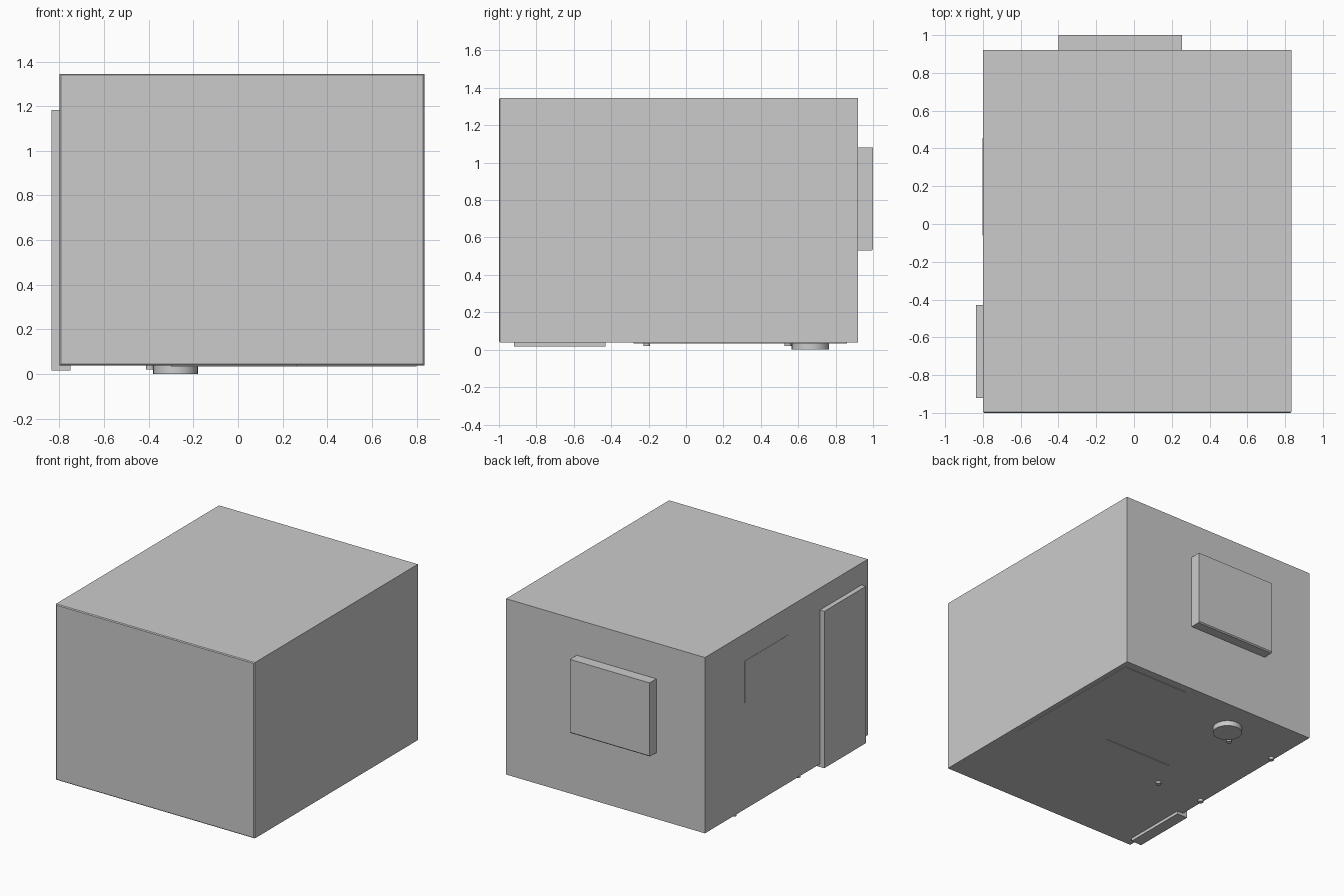
import bpy, bmesh

if "Cube" in bpy.data.objects:
    bpy.data.objects.remove(bpy.data.objects["Cube"])


def box(name, x, y, z):
    """Axis-aligned box from (min, max) ranges."""
    bm = bmesh.new()
    bmesh.ops.create_cube(bm, size=1)
    for v in bm.verts:
        v.co = [r[0] + (c + 0.5) * (r[1] - r[0]) for r, c in zip((x, y, z), v.co)]
    return link(name, bm)


def cylinder(name, x, y, z, radius, sides=32):
    bm = bmesh.new()
    bmesh.ops.create_cone(bm, cap_ends=True, segments=sides, radius1=radius,
                          radius2=radius, depth=z[1] - z[0])
    bmesh.ops.translate(bm, verts=bm.verts, vec=(x, y, sum(z) / 2))
    ob = link(name, bm)
    bpy.context.view_layer.objects.active = ob
    ob.select_set(True)
    bpy.ops.object.shade_smooth_by_angle()
    ob.select_set(False)
    return ob


def link(name, bm):
    me = bpy.data.meshes.new(name)
    bm.to_mesh(me)
    bm.free()
    ob = bpy.data.objects.new(name, me)
    bpy.context.collection.objects.link(ob)
    return ob


# Closed room shell, with slightly softened front edges
room = box("room_shell", (-0.80, 0.835), (-1.0, 0.92), (0.038, 1.345))
bm = bmesh.new()
bm.from_mesh(room.data)
front = [e for e in bm.edges if all(v.co.y < -0.99 for v in e.verts)]
bmesh.ops.bevel(bm, geom=front, offset=0.006, segments=1, affect='EDGES')
bm.to_mesh(room.data)
bm.free()

# Door and window set through the walls
box("door", (-0.836, -0.75), (-0.92, -0.43), (0.016, 1.182))
window = box("window", (-0.40, 0.255), (0.88, 1.0), (0.53, 1.08))
bm = bmesh.new()
bm.from_mesh(window.data)
sill = [e for e in bm.edges if all(v.co.y > 0.99 and v.co.z < 0.54 for v in e.verts)]
bmesh.ops.bevel(bm, geom=sill, offset=0.008, segments=1, affect='EDGES')
bm.to_mesh(window.data)
bm.free()

# Wall board just showing through the left wall
box("wall_board", (-0.802, -0.78), (-0.06, 0.455), (0.83, 1.14))

# Bed along the right wall
box("bed_base", (0.262, 0.80), (-0.28, 0.86), (0.034, 0.22))
box("mattress", (0.28, 0.785), (-0.26, 0.84), (0.22, 0.32))
box("pillow", (0.34, 0.72), (0.55, 0.80), (0.32, 0.38))

# Low shelf beside the bed
box("low_shelf", (-0.30, 0.262), (-0.09, 0.015), (0.034, 0.22))

# Desk against the left wall
box("desk_top", (-0.795, -0.38), (-0.23, 0.56), (0.48, 0.52))
for x in (-0.775, -0.395):
    for y in (-0.21, 0.545):
        cylinder("desk_leg", x, y, (0.02, 0.48), 0.018, 16)

# Round stool standing through the floor
cylinder("round_stool", -0.28, 0.665, (0.0, 0.28), 0.10)
